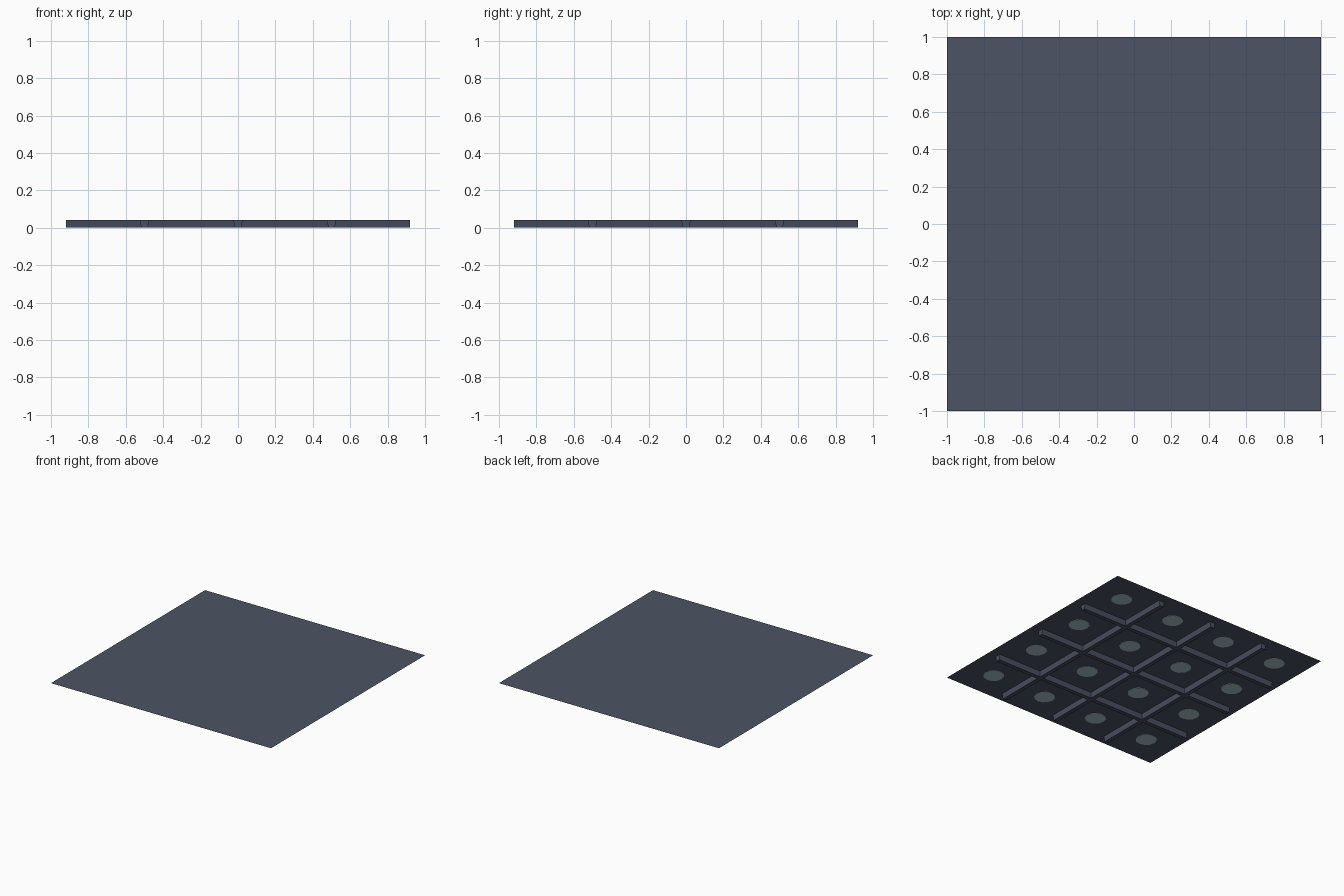
import bpy, bmesh, math

if "Cube" in bpy.data.objects:
    bpy.data.objects.remove(bpy.data.objects["Cube"])

H = 0.043          # height of the ceiling sheet
BEAM_HALF = 0.92   # half length of a beam


def material(name, rgb):
    m = bpy.data.materials.new(name)
    lin = [((c / 255 + 0.055) / 1.055) ** 2.4 for c in rgb]
    m.diffuse_color = (*lin, 1)
    m.use_nodes = True
    m.node_tree.nodes["Principled BSDF"].inputs["Base Color"].default_value = m.diffuse_color
    return m


slate = material("slate grey", (76, 84, 100))
beam_grey = material("beam grey", (74, 79, 97))
lamp_white = material("pale lamp", (168, 196, 204))


def finish(name, bm, mat):
    me = bpy.data.meshes.new(name)
    bm.to_mesh(me)
    bm.free()
    me.materials.append(mat)
    ob = bpy.data.objects.new(name, me)
    bpy.context.collection.objects.link(ob)
    return ob


# Ceiling sheet
bm = bmesh.new()
bmesh.ops.create_grid(bm, x_segments=1, y_segments=1, size=1)
bmesh.ops.translate(bm, verts=bm.verts, vec=(0, 0, H))
finish("ceiling_sheet", bm, slate)


# Tapered beam: trapezoid profile extruded along y, optionally turned along x
def beam(name, offset, along_x):
    bm = bmesh.new()
    profile = [(-0.025, H - 0.0005), (0.025, H - 0.0005), (0.017, 0), (-0.017, 0)]
    face = bm.faces.new([bm.verts.new((offset + x, -BEAM_HALF, z)) for x, z in profile])
    ext = bmesh.ops.extrude_face_region(bm, geom=[face], use_keep_orig=True)
    verts = [v for v in ext["geom"] if isinstance(v, bmesh.types.BMVert)]
    bmesh.ops.translate(bm, verts=verts, vec=(0, 2 * BEAM_HALF, 0))
    bmesh.ops.recalc_face_normals(bm, faces=bm.faces)
    ob = finish(name, bm, beam_grey)
    if along_x:
        ob.rotation_euler.z = math.pi / 2


for i, p in enumerate((-0.5, 0, 0.5)):
    beam(f"long_beam_{i + 1}", p, False)
    beam(f"cross_beam_{i + 1}", p, True)

# Round ceiling lamps, one in each bay
for i, x in enumerate((-0.75, -0.25, 0.25, 0.75)):
    for j, y in enumerate((-0.75, -0.25, 0.25, 0.75)):
        bm = bmesh.new()
        bmesh.ops.create_cone(bm, cap_ends=True, segments=12, radius1=0.08,
                              radius2=0.08, depth=0.0015)
        bmesh.ops.translate(bm, verts=bm.verts, vec=(x, y, H - 0.0015))
        finish(f"lamp_{i + 1}_{j + 1}", bm, lamp_white)
